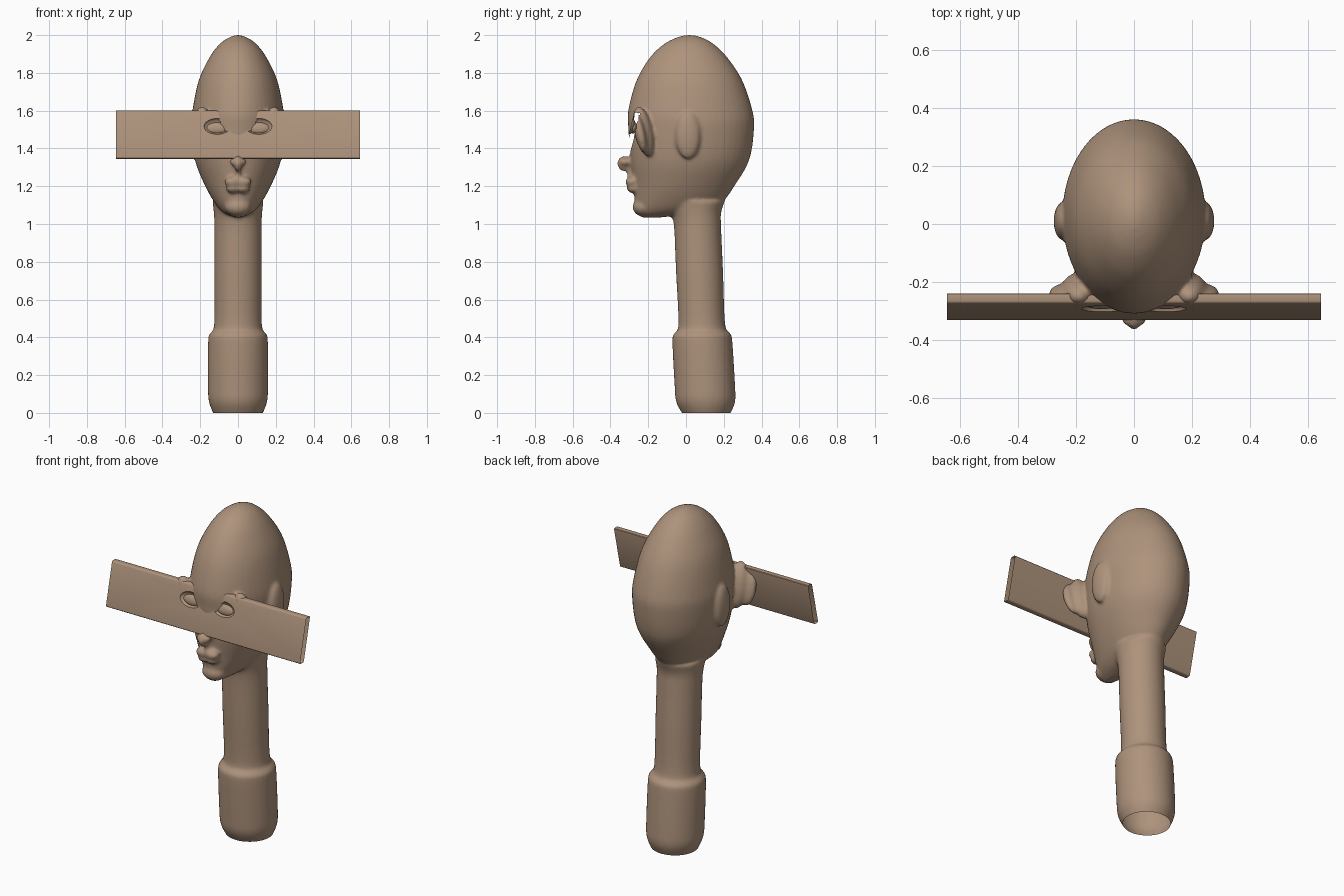
import bpy, bmesh, math
from mathutils import Matrix, Vector

old = bpy.data.objects.get("Cube")
if old:
    bpy.data.objects.remove(old, do_unlink=True)

CLAY = (0.42, 0.29, 0.2, 1)
clay = bpy.data.materials.new("warm brown clay")
clay.use_nodes = True
clay.diffuse_color = CLAY
bsdf = clay.node_tree.nodes["Principled BSDF"]
bsdf.inputs["Base Color"].default_value = CLAY
bsdf.inputs["Roughness"].default_value = 0.7


def make_object(name, bm):
    bmesh.ops.recalc_face_normals(bm, faces=bm.faces[:])
    mesh = bpy.data.meshes.new(name)
    bm.to_mesh(mesh)
    bm.free()
    mesh.materials.append(clay)
    obj = bpy.data.objects.new(name, mesh)
    bpy.context.collection.objects.link(obj)
    return obj


def apply_modifiers(obj):
    graph = bpy.context.evaluated_depsgraph_get()
    mesh = bpy.data.meshes.new_from_object(obj.evaluated_get(graph))
    obj.modifiers.clear()
    obj.data = mesh


def smooth(obj, angle):
    bpy.ops.object.select_all(action="DESELECT")
    obj.select_set(True)
    bpy.context.view_layer.objects.active = obj
    bpy.ops.object.shade_smooth_by_angle(angle=math.radians(angle))


def add_ball(bm, centre, radii, tilt=0):
    matrix = (Matrix.Translation(centre) @ Matrix.Rotation(tilt, 4, "X")
              @ Matrix.Diagonal((*radii, 1)))
    bmesh.ops.create_uvsphere(bm, u_segments=32, v_segments=20, radius=1, matrix=matrix)


def spline(rows, steps=5):
    """Smoothly fill in between the given rows."""
    rows = [Vector(r) for r in rows]
    last = len(rows) - 1
    for i in range(last):
        a, b, c, d = (rows[min(max(i + k, 0), last)] for k in (-1, 0, 1, 2))
        for s in range(steps):
            t = s / steps
            yield b + (c - a) * (t / 2) + (a * 2 - b * 5 + c * 4 - d) * (t * t / 2) \
                + (b * 3 - a - c * 3 + d) * (t ** 3 / 2)
    yield rows[last]


def add_loft(bm, rows, sides=48):
    """Stack oval rings; each row is height, front, back, half width."""
    rings = []
    for z, front, back, width in spline(rows):
        ring = []
        for i in range(sides):
            a = math.tau * i / sides
            y = (front + back) / 2 + (back - front) / 2 * math.sin(a)
            ring.append(bm.verts.new((width * math.cos(a), y, z)))
        rings.append(ring)
    for low, high in zip(rings, rings[1:]):
        for i in range(sides):
            j = (i + 1) % sides
            bm.faces.new((low[i], low[j], high[j], high[i]))
    bm.faces.new(rings[0][::-1])
    bm.faces.new(rings[-1])


# Plate: a leaning flat tube, lower edge forward
BOTTOM, TOP, HALF, THICK, LEAN = 1.345, 1.6, 0.645, 0.036, 0.06


def plate_front(z):
    return -0.333 + LEAN * (z - BOTTOM) / (TOP - BOTTOM)


# Head and neck, fused into one skin
bm = bmesh.new()
add_loft(bm, [
    (1.035, -0.235, -0.13, 0.02), (1.06, -0.262, 0.06, 0.075), (1.11, -0.272, 0.185, 0.122),
    (1.21, -0.278, 0.262, 0.178), (1.34, -0.295, 0.335, 0.228), (1.5, -0.305, 0.36, 0.246),
    (1.6, -0.306, 0.352, 0.241), (1.76, -0.262, 0.298, 0.208), (1.88, -0.192, 0.22, 0.152),
    (1.95, -0.12, 0.15, 0.1), (1.985, -0.055, 0.09, 0.052), (2.0, -0.005, 0.04, 0.012)])
add_loft(bm, [
    (-0.03, 0.0, 0.22, 0.115), (0.0, -0.022, 0.237, 0.132), (0.06, -0.052, 0.26, 0.154),
    (0.14, -0.06, 0.26, 0.159), (0.38, -0.072, 0.245, 0.158), (0.42, -0.062, 0.235, 0.148),
    (0.47, -0.04, 0.207, 0.126), (0.75, -0.053, 0.196, 0.125), (0.98, -0.063, 0.186, 0.125),
    (1.06, -0.08, 0.186, 0.128), (1.12, -0.11, 0.205, 0.135)])
for side in (-1, 1):
    # Ears, plate roots, nostrils
    add_ball(bm, (side * 0.245, 0.01, 1.47), (0.032, 0.066, 0.125))
    add_ball(bm, (side * 0.19, -0.225, 1.49), (0.06, 0.05, 0.135), 0.22)
    add_ball(bm, (side * 0.235, -0.242, 1.48), (0.06, 0.03, 0.105), 0.22)
    add_ball(bm, (side * 0.024, -0.325, 1.328), (0.019, 0.025, 0.02))
    # Lips, each with two lobes
    add_ball(bm, (side * 0.03, -0.288, 1.223), (0.042, 0.034, 0.027))
    add_ball(bm, (side * 0.026, -0.28, 1.188), (0.038, 0.034, 0.024))
add_ball(bm, (0, -0.325, 1.32), (0.024, 0.04, 0.042))
add_ball(bm, (0, -0.295, 1.265), (0.014, 0.018, 0.04))
add_ball(bm, (0, -0.225, 1.09), (0.07, 0.058, 0.05))
head = make_object("head_and_neck", bm)
remesh = head.modifiers.new("skin", "REMESH")
remesh.mode = "VOXEL"
remesh.voxel_size = 0.0095
soften = head.modifiers.new("soften", "SMOOTH")
soften.factor = 0.5
soften.iterations = 6
apply_modifiers(head)

# Open the base, and clear the skin inside the plate
bm = bmesh.new()
bm.from_mesh(head.data)
bmesh.ops.bisect_plane(bm, geom=bm.verts[:] + bm.edges[:] + bm.faces[:], plane_co=(0, 0, 0),
                       plane_no=(0, 0, 1), clear_inner=True)
hidden = []
for face in bm.faces:
    c = face.calc_center_median()
    depth = c.y - plate_front(c.z)
    if BOTTOM + 0.012 < c.z < TOP - 0.012 and 0.006 < depth < THICK - 0.006:
        hidden.append(face)
bmesh.ops.delete(bm, geom=hidden, context="FACES")
bm.to_mesh(head.data)
bm.free()
for poly in head.data.polygons:
    poly.material_index = 0
smooth(head, 60)

# Eye hollows are cut into the plate
bm = bmesh.new()
for side in (-1, 1):
    add_ball(bm, (side * 0.109, plate_front(1.52) - 0.006, 1.518), (0.072, 0.03, 0.044), -0.23)
cutter = make_object("eye_hollow_cutter", bm)
cutter.hide_render = True
cutter.hide_viewport = False

bm = bmesh.new()
bmesh.ops.create_cube(bm, size=1)
long_edges = [e for e in bm.edges if abs(e.verts[0].co.x - e.verts[1].co.x) > 0.5]
for v in bm.verts:
    v.co = (v.co.x * 2 * HALF, v.co.y * THICK, v.co.z * (TOP - BOTTOM))
bmesh.ops.bevel(bm, geom=long_edges, offset=0.008, segments=3, affect="EDGES", profile=0.5)
for v in bm.verts:
    v.co.z += (TOP + BOTTOM) / 2
    v.co.y += plate_front(v.co.z) + THICK / 2
plate = make_object("eye_plate", bm)
cut = plate.modifiers.new("eye hollows", "BOOLEAN")
cut.operation = "DIFFERENCE"
cut.solver = "EXACT"
cut.object = cutter
apply_modifiers(plate)
bpy.data.objects.remove(cutter, do_unlink=True)

# Leave both ends of the plate open
bm = bmesh.new()
bm.from_mesh(plate.data)
ends = [f for f in bm.faces if abs(f.normal.x) > 0.9 and abs(f.calc_center_median().x) > HALF - 0.01]
bmesh.ops.delete(bm, geom=ends, context="FACES")
bm.to_mesh(plate.data)
bm.free()
smooth(plate, 30)

# Eyes resting in the hollows
for side, name in ((-1, "right_eye"), (1, "left_eye")):
    bm = bmesh.new()
    add_ball(bm, (side * 0.109, plate_front(1.51) + 0.018, 1.508), (0.058, 0.016, 0.03), -0.23)
    smooth(make_object(name, bm), 60)
